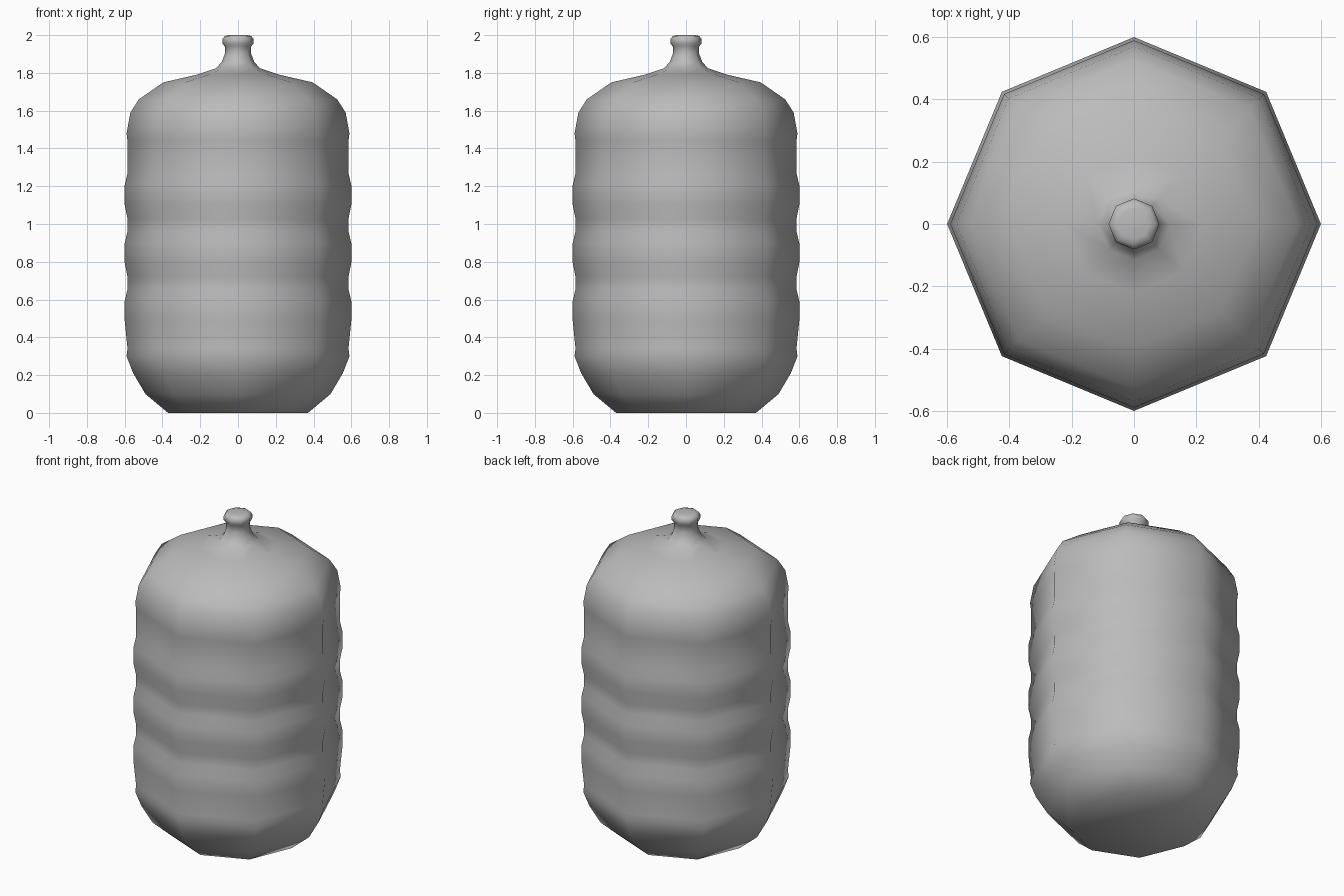
import bpy
import bmesh
from math import cos, sin, pi

SIDES = 8

cube = bpy.data.objects.get("Cube")
if cube:
    bpy.data.objects.remove(cube, do_unlink=True)

grey = bpy.data.materials.new("plain grey")
grey.use_nodes = True
colour = (0.5, 0.5, 0.5, 1)
grey.diffuse_color = colour
grey.node_tree.nodes["Principled BSDF"].inputs["Base Color"].default_value = colour


def lathe(name, profile):
    """Turn (radius, height) points into a closed, smooth, faceted vessel."""
    bm = bmesh.new()
    rings = []
    for r, z in profile:
        angles = [2 * pi * i / SIDES for i in range(SIDES)]
        rings.append([bm.verts.new((r * cos(a), r * sin(a), z)) for a in angles])
    for low, high in zip(rings, rings[1:]):
        for i in range(SIDES):
            j = (i + 1) % SIDES
            bm.faces.new((low[i], low[j], high[j], high[i]))
    bm.faces.new(rings[0][::-1])
    bm.faces.new(rings[-1])
    for face in bm.faces:
        face.smooth = True
    mesh = bpy.data.meshes.new(name)
    bm.to_mesh(mesh)
    bm.free()
    mesh.materials.append(grey)
    obj = bpy.data.objects.new(name, mesh)
    bpy.context.collection.objects.link(obj)
    return obj


# Rounded base
base = [(0.37, 0), (0.49, 0.10), (0.555, 0.21), (0.59, 0.30), (0.585, 0.34)]

# Three bulging ribs, each followed by a groove
ribs = []
for i in range(3):
    z = 0.49 + 0.307 * i
    ribs += [(0.60, z), (0.60, z + 0.10), (0.585, z + 0.165)]
    if i < 2:
        ribs.append((0.585, z + 0.23))

# Straight band, shoulder and narrow neck with a rolled lip
shoulder = [(0.585, 1.44), (0.59, 1.48), (0.57, 1.59), (0.525, 1.66),
            (0.395, 1.75), (0.22, 1.79), (0.115, 1.825)]
neck = [(0.085, 1.86), (0.07, 1.90), (0.07, 1.94), (0.082, 1.955),
        (0.082, 1.98), (0.07, 1.995), (0.05, 2.0)]

lathe("bottle", base + ribs + shoulder + neck)
